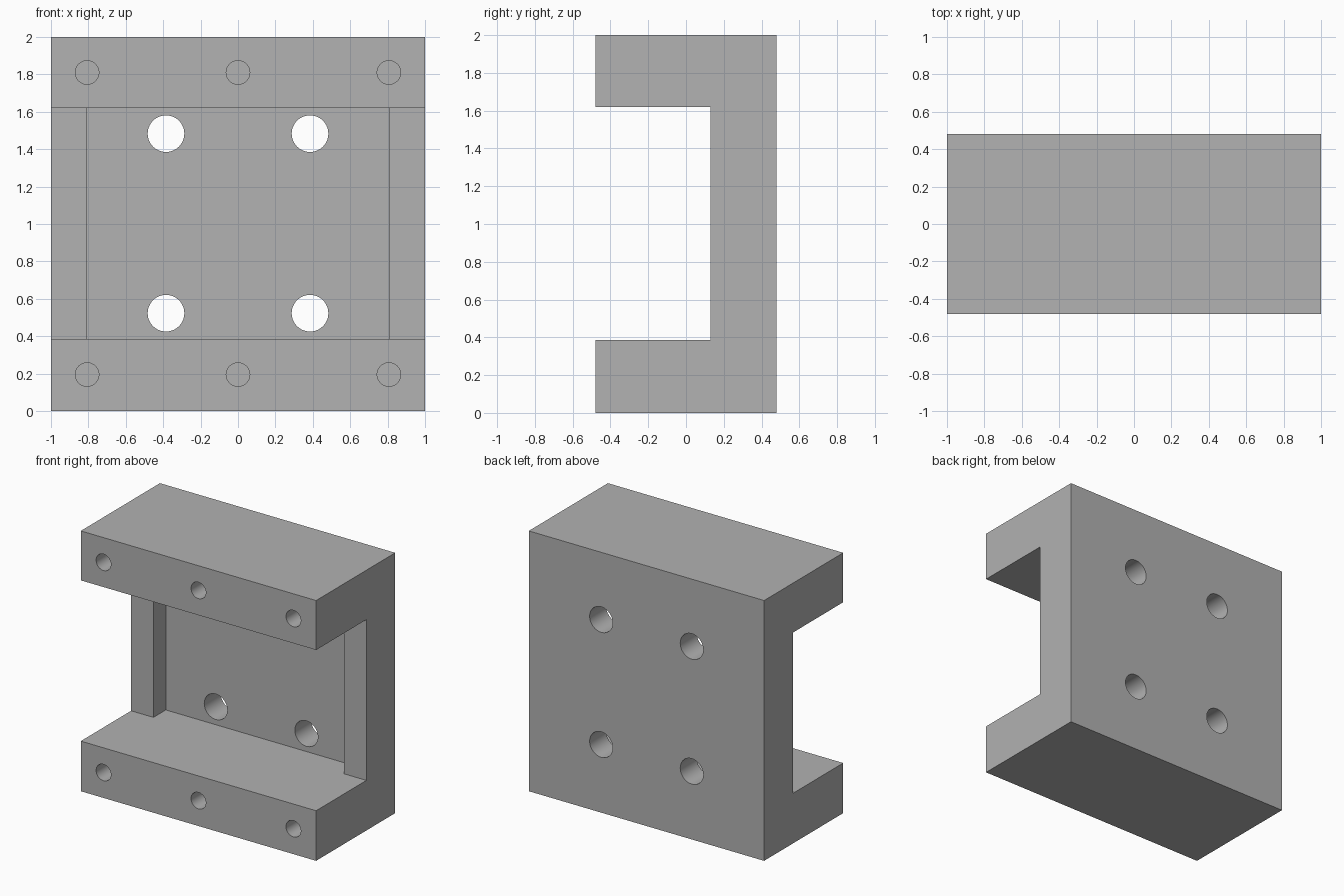
import bpy
import bmesh
import math
from mathutils import Matrix, Vector

cube = bpy.data.objects.get("Cube")
if cube:
    bpy.data.objects.remove(cube, do_unlink=True)

# Main dimensions
HALF_W, HALF_D, HEIGHT = 1.0, 0.48, 2.0
LOW, HIGH = 0.385, 1.62       # inner faces of the two flanges
WEB_Y, POCKET_Y = 0.13, 0.28  # front of the web, floor of its pocket
POCKET_X = 0.81

grey = bpy.data.materials.new("machined grey")
grey.use_nodes = True
grey.diffuse_color = (0.445, 0.445, 0.445, 1)
grey.node_tree.nodes["Principled BSDF"].inputs["Base Color"].default_value = grey.diffuse_color


def make_object(name, bm):
    bmesh.ops.recalc_face_normals(bm, faces=bm.faces)
    mesh = bpy.data.meshes.new(name)
    bm.to_mesh(mesh)
    bm.free()
    mesh.materials.append(grey)
    obj = bpy.data.objects.new(name, mesh)
    bpy.context.collection.objects.link(obj)
    return obj


def add_bore(bm, x, z, radius, y0, y1):
    place = Matrix.Translation((x, (y0 + y1) / 2, z)) @ Matrix.Rotation(math.pi / 2, 4, "X")
    bmesh.ops.create_cone(bm, cap_ends=True, segments=48, radius1=radius,
                          radius2=radius, depth=y1 - y0, matrix=place)


# C-shaped bracket: side profile extruded across the width
profile = [(-HALF_D, 0), (HALF_D, 0), (HALF_D, HEIGHT), (-HALF_D, HEIGHT),
           (-HALF_D, HIGH), (WEB_Y, HIGH), (WEB_Y, LOW), (-HALF_D, LOW)]
bm = bmesh.new()
face = bm.faces.new([bm.verts.new((-HALF_W, y, z)) for y, z in profile])
side = bmesh.ops.extrude_face_region(bm, geom=[face])
bmesh.ops.translate(bm, vec=Vector((2 * HALF_W, 0, 0)),
                    verts=[g for g in side["geom"] if isinstance(g, bmesh.types.BMVert)])
bracket = make_object("bracket_body", bm)

# Shallow pocket between the flanges
bm = bmesh.new()
front = WEB_Y - 0.1
place = (Matrix.Translation((0, (front + POCKET_Y) / 2, (LOW + HIGH) / 2))
         @ Matrix.Diagonal((2 * POCKET_X, POCKET_Y - front, HIGH - LOW, 1)))
bmesh.ops.create_cube(bm, size=1, matrix=place)
pocket = make_object("pocket_cutter", bm)

# Through holes in the web and blind holes in the flange fronts
bm = bmesh.new()
for z in (0.523, 1.483):
    for x in (-0.385, 0.385):
        add_bore(bm, x, z, 0.098, 0.2, HALF_D + 0.1)
for z in (0.195, 1.81):
    for x in (-0.807, 0, 0.807):
        add_bore(bm, x, z, 0.063, -HALF_D - 0.1, 0.02)
bores = make_object("hole_cutter", bm)

# Cut the bracket and discard the cutters
bpy.ops.object.select_all(action="DESELECT")
bracket.select_set(True)
bpy.context.view_layer.objects.active = bracket
for cutter in (pocket, bores):
    cutter.hide_render = True
    mod = bracket.modifiers.new(cutter.name, "BOOLEAN")
    mod.operation = "DIFFERENCE"
    mod.solver = "EXACT"
    mod.object = cutter
    bpy.ops.object.modifier_apply(modifier=mod.name)
    bpy.data.objects.remove(cutter, do_unlink=True)

bpy.ops.object.shade_smooth_by_angle(angle=math.radians(30))
